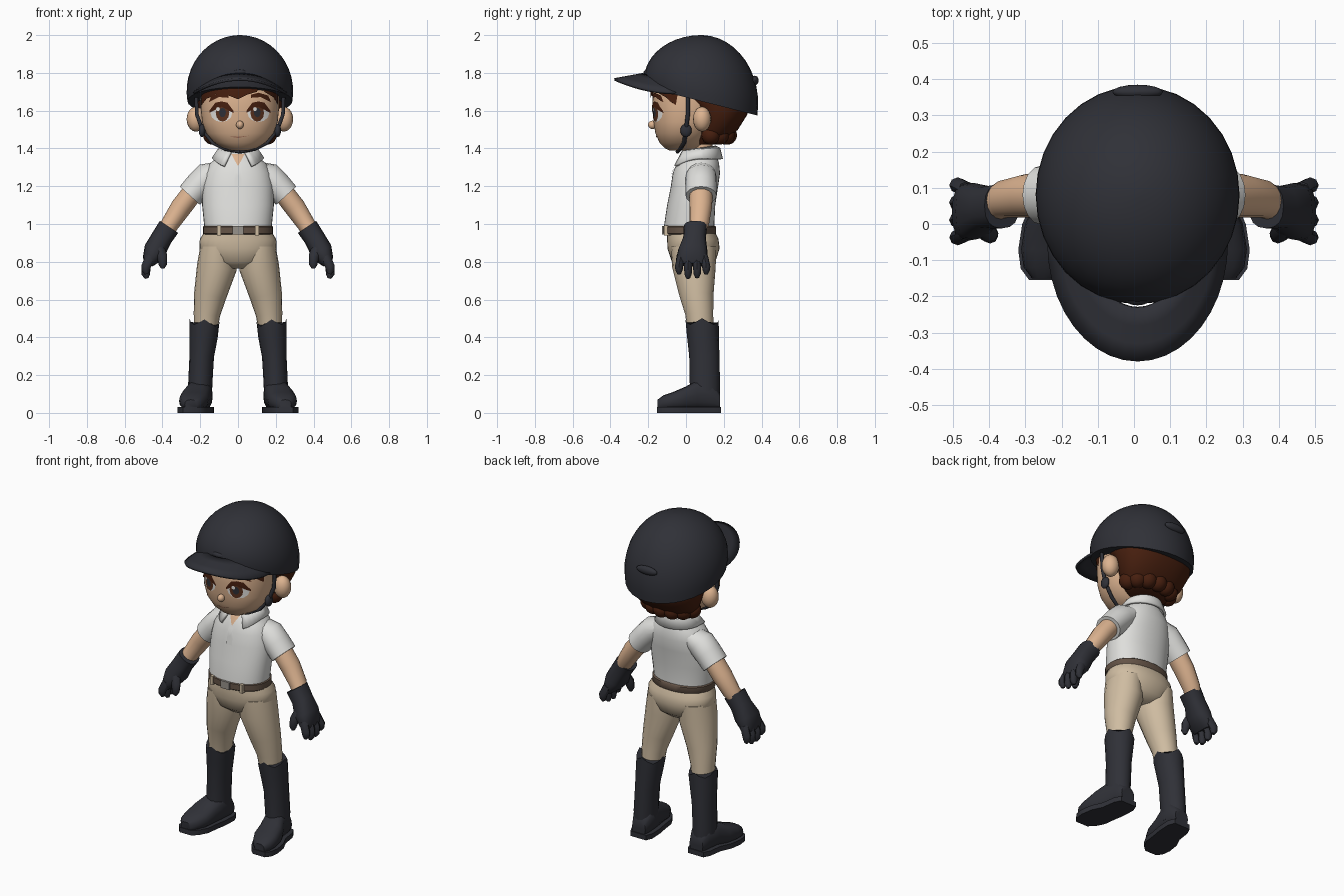
import bpy, bmesh, math
from mathutils import Vector

if "Cube" in bpy.data.objects:
    bpy.data.objects.remove(bpy.data.objects["Cube"])

def mat(name, r, g, b):
    m = bpy.data.materials.new(name)
    m.diffuse_color = tuple((c / 255) ** 2.2 for c in (r, g, b)) + (1,)
    m.use_nodes = True
    m.node_tree.nodes["Principled BSDF"].inputs["Base Color"].default_value = m.diffuse_color
    return m

DARK = mat("charcoal", 51, 52, 58)
SKIN = mat("skin", 220, 178, 143)
HAIR = mat("dark brown hair", 72, 36, 22)
SHIRT = mat("shirt white", 222, 222, 219)
PANTS = mat("beige", 206, 187, 160)
BELT = mat("belt brown", 100, 84, 72)
WHITE = mat("eye white", 240, 238, 234)
IRIS = mat("iris brown", 92, 54, 36)
METAL = mat("buckle grey", 150, 145, 138)
LIP = mat("lip", 180, 125, 100)
HX = 0.01  # head centre in x

def mesh(name, verts, faces, material):
    me = bpy.data.meshes.new(name)
    me.from_pydata([tuple(v) for v in verts], [], faces)
    me.materials.append(material)
    ob = bpy.data.objects.new(name, me)
    bpy.context.collection.objects.link(ob)
    return ob

def loft(name, rings, material, caps=True):
    n = len(rings[0])
    faces = [(i * n + j, i * n + (j + 1) % n, (i + 1) * n + (j + 1) % n, (i + 1) * n + j)
             for i in range(len(rings) - 1) for j in range(n)]
    if caps:
        faces += [tuple(range(n))[::-1], tuple(range((len(rings) - 1) * n, len(rings) * n))]
    ob = mesh(name, [v for r in rings for v in r], faces, material)
    bm = bmesh.new()
    bm.from_mesh(ob.data)
    bmesh.ops.recalc_face_normals(bm, faces=bm.faces)
    bm.to_mesh(ob.data)
    bm.free()
    return ob

def oval(n, power=2.0):
    pts = []
    for k in range(n):
        a = 2 * math.pi * k / n
        c, s = math.cos(a), math.sin(a)
        pts.append((math.copysign(abs(c) ** (2 / power), c), math.copysign(abs(s) ** (2 / power), s)))
    return pts

# upright shapes: rows of (z, half width, front y, back y)
def stack(name, rows, material, cx=0, n=32, power=2.2):
    return loft(name, [[(cx + w * c, (f + b) / 2 + (b - f) / 2 * s, z) for c, s in oval(n, power)]
                       for z, w, f, b in rows], material)

def front_y(rows, x, z, power=2.2):
    z = min(max(z, rows[0][0]), rows[-1][0])
    for p, q in zip(rows, rows[1:]):
        if z <= q[0]:
            t = (z - p[0]) / (q[0] - p[0])
            w, f, b = (p[i] + (q[i] - p[i]) * t for i in (1, 2, 3))
            k = min(abs(x) / w, 0.99)
            return (f + b) / 2 - (b - f) / 2 * (1 - k ** power) ** (1 / power)

# limbs: rows of (centre, radius across, radius along y or z)
def limb(name, rows, material, n=16, power=2.0):
    rings = []
    for i, (c, a, b) in enumerate(rows):
        t = (Vector(rows[min(i + 1, len(rows) - 1)][0]) - Vector(rows[max(i - 1, 0)][0])).normalized()
        v = Vector((0, 0, 1)) if abs(t.y) > 0.7 else Vector((0, 1, 0))
        u = v.cross(t).normalized()
        if v.z:
            u = Vector((1, 0, 0))
        rings.append([Vector(c) + u * a * p + v * b * q for p, q in oval(n, power)])
    return loft(name, rings, material)

def ball(name, c, r, material):
    return loft(name, [[(c[0] + r[0] * math.sin(f) * p, c[1] + r[1] * math.sin(f) * q, c[2] + r[2] * math.cos(f))
                        for p, q in oval(16)] for f in [0.05 + i * (math.pi - 0.1) / 10 for i in range(11)]], material)

# thin plate laid on the front of an upright shape
def plate(name, outline, rows, material, lift, cx=0):
    n, fine = len(outline), []
    for i in range(n):
        p, q = outline[i], outline[(i + 1) % n]
        fine += [(p[0] + (q[0] - p[0]) * t / 3, p[1] + (q[1] - p[1]) * t / 3) for t in range(3)]
    mx, mz = sum(p[0] for p in fine) / len(fine), sum(p[1] for p in fine) / len(fine)
    rings = [[(mx + (x - mx) * k, mz + (z - mz) * k) for x, z in fine] for k in (0.02, 0.35, 0.7, 1)]
    m = len(fine)
    faces = [(i * m + j, (i + 1) * m + j, (i + 1) * m + (j + 1) % m, i * m + (j + 1) % m)
             for i in range(3) for j in range(m)] + [tuple(range(m))]
    verts = [(x, front_y(rows, x - cx, z) - lift, z) for r in rings for x, z in r]
    return mesh(name, verts, faces, material)

def disc(x, z, rx, rz):
    return [(x + rx * c, z + rz * s) for c, s in oval(12)]

# head, nose, neck
FACE = [(1.388, .04, -.085, .04), (1.40, .085, -.11, .07), (1.43, .135, -.14, .10), (1.48, .178, -.162, .14),
        (1.54, .2, -.172, .17), (1.62, .208, -.178, .2), (1.72, .208, -.175, .22), (1.80, .19, -.14, .2)]
stack("head", FACE, SKIN, HX, 48)
ball("nose", (HX, -.178, 1.525), (.02, .023, .022), SKIN)
stack("neck", [(1.30, .075, -.01, .15), (1.36, .062, .005, .14), (1.46, .062, .005, .14)], SKIN, HX)
plate("mouth", [(-.04, 1.462), (0, 1.455), (.06, 1.468), (.0, 1.462)], FACE, LIP, .004, HX)

# hair cap and fringe
stack("back_hair", [(1.42, .12, .06, .17), (1.44, .15, .05, .215), (1.5, .195, .04, .275), (1.58, .228, .03, .325),
                    (1.63, .232, .0, .335), (1.66, .232, -.05, .335), (1.76, .232, -.07, .335)], HAIR, HX)
for k in range(7):
    a = math.radians(15 + 25 * k)
    ball("nape_lock", (HX + .15 * math.cos(a), .10 + .12 * math.sin(a), 1.47), (.05, .05, .05), HAIR)
FRINGE = {"fringe_left": [(-.195, 1.75), (-.192, 1.63), (-.165, 1.665), (-.12, 1.68), (-.1, 1.75)],
          "fringe_middle": [(-.15, 1.75), (-.11, 1.675), (-.05, 1.68), (0, 1.66), (.05, 1.685), (.1, 1.70), (.12, 1.75)],
          "fringe_right": [(.1, 1.75), (.14, 1.70), (.19, 1.67), (.212, 1.63), (.214, 1.75)]}
for name, pts in FRINGE.items():
    plate(name, pts, FACE, HAIR, .012, HX)

# eyes, brows, ears, chin straps
for s in (-1, 1):
    ex = HX + s * .098
    plate("eye_white", disc(ex, 1.588, .058, .048), FACE, WHITE, .003, HX)
    plate("iris", disc(ex - s * .006, 1.588, .036, .046), FACE, IRIS, .005, HX)
    plate("pupil", disc(ex - s * .006, 1.59, .018, .025), FACE, DARK, .007, HX)
    plate("eye_glint", disc(ex - .018, 1.608, .01, .011), FACE, WHITE, .009, HX)
    lash = [(ex + d * .064, 1.588 + .05 * math.sqrt(max(0, 1 - d * d)) + e)
            for e, ds in ((0, (-1, -.5, 0, .5, 1)), (.011, (1, .5, 0, -.5, -1))) for d in ds]
    plate("upper_lash", lash, FACE, HAIR, .006, HX)
    brow = [(HX + s * x, z) for x, z in ((.06, 1.668), (.11, 1.672), (.165, 1.645), (.15, 1.68), (.1, 1.695), (.06, 1.685))]
    plate("eyebrow", brow if s > 0 else brow[::-1], FACE, HAIR, .007, HX)
    ball("ear", (HX + s * .232, .085, 1.555), (.05, .048, .066), SKIN)
    ball("strap_buckle", (HX + s * .2, .0, 1.495), (.018, .03, .035), DARK)
    cu = bpy.data.curves.new("chin_strap", 'CURVE')
    cu.dimensions, cu.bevel_depth, cu.bevel_resolution = '3D', .011, 1
    path = [(.232, .01, 1.7), (.228, .01, 1.58), (.2, .0, 1.5), (.145, -.01, 1.43), (.08, -.03, 1.398), (0, -.045, 1.383)]
    sp = cu.splines.new('POLY')
    sp.points.add(len(path) - 1)
    for p, (x, y, z) in zip(sp.points, path):
        p.co = (HX + s * x, y, z, 1)
    cu.materials.append(DARK)
    bpy.context.collection.objects.link(bpy.data.objects.new("chin_strap", cu))

# helmet shell, tilted rim
rings = []
for i in range(13):
    f = math.radians(2 + 98 * i / 12)
    k = (math.cos(f) - math.cos(math.radians(100))) / (1 - math.cos(math.radians(100)))
    ring = []
    for c, s in oval(32):
        y = .08 + .302 * math.sin(f) * s
        rim = 1.67 - .25 * (.08 + .302 * s)
        ring.append((HX + .282 * math.sin(f) * c, y, rim + (2 - rim) * k))
    rings.append(ring)
loft("helmet_shell", rings, DARK)
ball("front_vent", (HX, -.195, 1.80), (.045, .03, .022), DARK)
ball("back_vent", (HX, .365, 1.76), (.07, .02, .025), DARK)

# visor
verts = []
for k in (.55, .7, .85, 1):
    for j in range(21):
        a = math.pi * (1 + j / 20)
        x, y = .25 * k * math.cos(a), .33 * k * math.sin(a)
        verts.append((HX + x, -.05 + y, 1.772 + .06 * (1 - k) - 1.2 * x * x))
visor = mesh("visor", verts, [(i * 21 + j, (i + 1) * 21 + j, (i + 1) * 21 + j + 1, i * 21 + j + 1)
                              for i in range(3) for j in range(20)], DARK)
visor.modifiers.new("thickness", 'SOLIDIFY').thickness = .014

# shirt body, collar, open neck
TORSO = [(.96, .18, -.118, .15), (1.0, .18, -.115, .15), (1.1, .19, -.10, .155), (1.2, .188, -.08, .17),
         (1.27, .175, -.07, .18), (1.32, .15, -.05, .175), (1.36, .10, -.03, .165), (1.385, .075, -.005, .15)]
stack("shirt_body", TORSO, SHIRT, 0, 36)
plate("open_neck", [(-.035, 1.37), (0, 1.305), (.035, 1.37)], TORSO, SKIN, .005)
plate("button_placket", [(-.018, 1.2), (.018, 1.2), (.018, 1.31), (-.018, 1.31)], TORSO, SHIRT, .006)
verts = []
for j in range(25):
    a = math.radians(-70 + 320 * j / 24)
    c, s = math.cos(a), math.sin(a)
    tip = max(0, -s) ** 2
    verts += [(.075 * c, .075 + .078 * s, 1.39 + .012 * s), (.1 * c, .075 + .095 * s, 1.385 + .01 * s),
              (.128 * c + .03 * tip * math.copysign(1, c), .07 + (.112 + .02 * tip) * s, 1.342 - .045 * tip)]
collar = mesh("collar", verts, [(j * 3 + i, j * 3 + 3 + i, j * 3 + 4 + i, j * 3 + 1 + i)
                                for j in range(24) for i in range(2)], SHIRT)
collar.modifiers.new("thickness", 'SOLIDIFY').thickness = .014

# belt and trouser hips
stack("belt", [(.945, .181, -.115, .156), (.95, .186, -.121, .16), (.985, .186, -.121, .16), (.99, .18, -.115, .155)], BELT)
loft("belt_buckle", [[(x, y, z) for x, z in ((-.03, .945), (.03, .945), (.03, .99), (-.03, .99))] for y in (-.128, -.11)], METAL)
for x in (-.1, .1):
    loft("belt_loop", [[(x + p, y, z) for p, z in ((-.01, .94), (.01, .94), (.01, .992), (-.01, .992))]
                       for y in (-.116, -.08)], PANTS)
stack("trouser_hips", [(.765, .07, -.03, .11), (.80, .16, -.075, .155), (.87, .205, -.098, .178),
                       (.92, .202, -.1, .172), (.965, .175, -.1, .15)], PANTS)

for s in (-1, 1):
    # arms and gloves
    limb("sleeve", [((s * .09, .08, 1.285), .05, .07), ((s * .16, .08, 1.25), .078, .082), ((s * .205, .08, 1.205), .076, .082),
                    ((s * .255, .08, 1.15), .072, .082)], SHIRT)
    limb("forearm", [((s * .23, .08, 1.18), .055, .062), ((s * .30, .078, 1.09), .056, .06),
                     ((s * .36, .07, 1.0), .048, .052), ((s * .39, .05, .95), .045, .05)], SKIN)
    limb("glove_palm", [((s * .365, .05, .985), .058, .062), ((s * .405, .045, .925), .056, .06),
                        ((s * .44, .035, .86), .06, .078), ((s * .465, .033, .81), .042, .08),
                        ((s * .475, .033, .785), .025, .07)], DARK, 16, 2.4)
    for i, tip in enumerate((.735, .712, .715, .735)):
        y = -.025 + .04 * i
        y2 = y + (i - 1.5) * .008
        limb("glove_finger", [((s * .462, y, .83), .026, .022), ((s * .487, y2, .775), .025, .022),
                              ((s * .488, y2, tip + .02), .022, .019), ((s * .483, y2, tip), .01, .01)], DARK, 8)
    limb("glove_thumb", [((s * .425, .0, .885), .03, .028), ((s * .402, -.025, .83), .028, .026),
                         ((s * .398, -.034, .785), .022, .02), ((s * .4, -.035, .765), .01, .01)], DARK, 8)
    # trouser legs
    limb("trouser_leg", [((s * .11, .04, .88), .09, .12), ((s * .112, .042, .77), .106, .115), ((s * .148, .055, .62), .086, .09),
                         ((s * .165, .07, .52), .07, .074), ((s * .172, .078, .42), .06, .068)], PANTS, 20)
    # boots with a notched top edge
    shaft = limb("boot_shaft", [((s * .2, .1, .06), .062, .078), ((s * .2, .1, .15), .064, .08), ((s * .192, .097, .3), .065, .08),
                                ((s * .183, .09, .40), .075, .084), ((s * .177, .085, .475), .08, .088)], DARK, 16)
    for j, v in enumerate(shaft.data.vertices[-16:]):
        v.co.z += (.02 if j % 4 == 0 else -.012 if j % 4 == 2 else 0)
    foot = ((.18, .195, .045, .10), (.14, .197, .063, .16), (.06, .205, .067, .17), (0, .225, .076, .135),
            (-.07, .235, .077, .105), (-.12, .245, .06, .088), (-.15, .25, .032, .065))
    limb("boot_foot", [((s * x, y, h / 2 + .01), w, h / 2 - .005) for y, x, w, h in foot], DARK, 16, 2.6)
    sole = [[(s * (x + e * (w + .008)), y * 1.03, z) for y, x, w, h in foot[::e]] for z in (0, .03) for e in (1, -1)]
    loft("boot_sole", [sole[0] + sole[1], sole[2] + sole[3]], DARK)

# smooth shading with crisp edges
for ob in bpy.context.scene.objects:
    ob.select_set(ob.type == 'MESH')
bpy.context.view_layer.objects.active = visor
bpy.ops.object.shade_smooth_by_angle(angle=math.radians(45))
